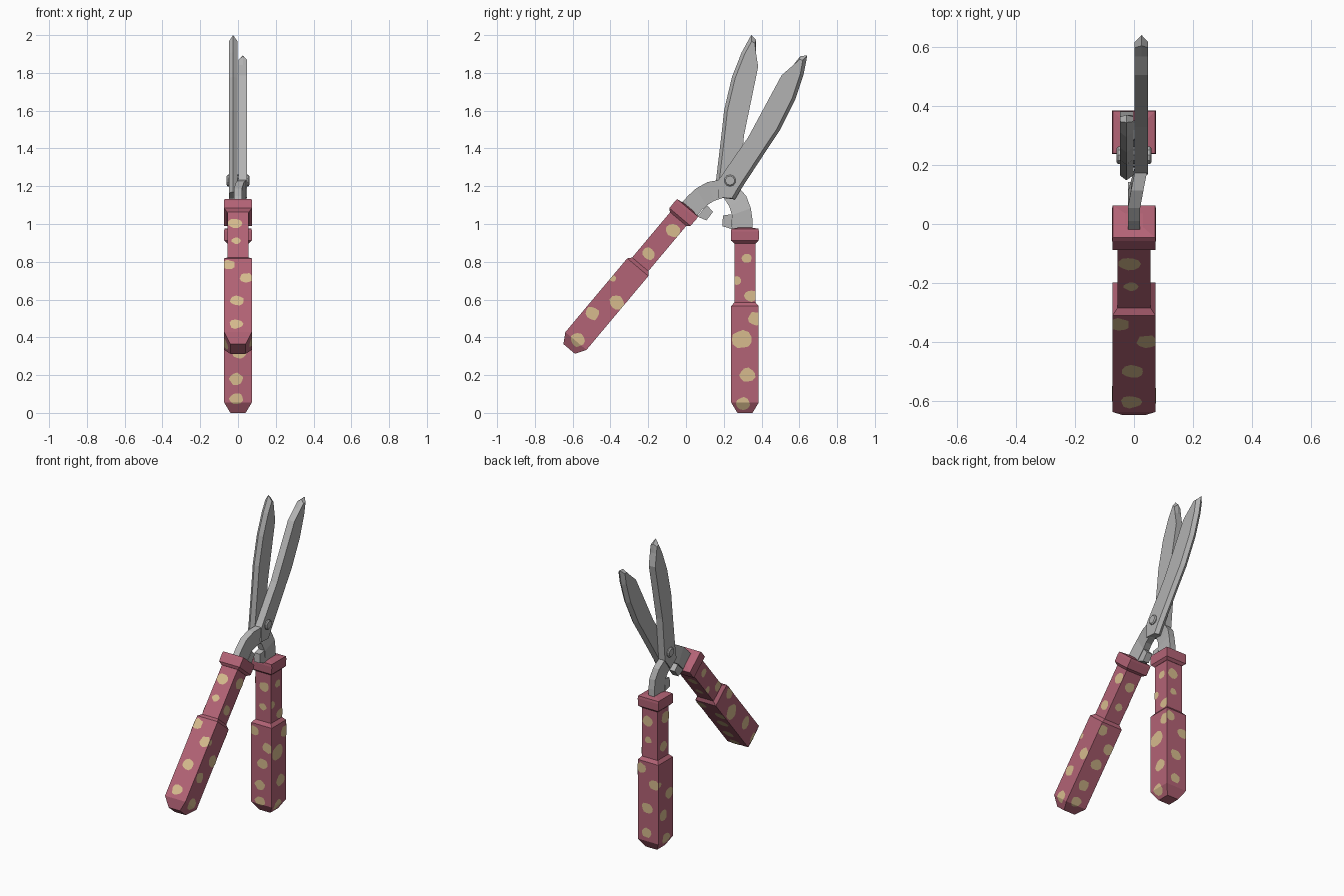
import bpy, bmesh, math, random
from mathutils import Matrix, Vector

if "Cube" in bpy.data.objects:
    bpy.data.objects.remove(bpy.data.objects["Cube"])

random.seed(4)

def material(name, rgb):
    m = bpy.data.materials.new(name)
    m.diffuse_color = (*rgb, 1)
    m.use_nodes = True
    m.node_tree.nodes["Principled BSDF"].inputs["Base Color"].default_value = m.diffuse_color
    return m

STEEL = material("steel grey", (0.45, 0.45, 0.45))
PINK = material("dusty pink", (0.45, 0.125, 0.18))
CREAM = material("cream spots", (0.68, 0.50, 0.27))

def finish(name, bm, mat, mtx, fix=True):
    if fix:
        bmesh.ops.recalc_face_normals(bm, faces=bm.faces)
    me = bpy.data.meshes.new(name)
    bm.to_mesh(me)
    bm.free()
    me.materials.append(mat)
    ob = bpy.data.objects.new(name, me)
    ob.matrix_world = mtx
    bpy.context.collection.objects.link(ob)

def loft(name, rings, mat, mtx):
    """Skin a list of equal-length point rings and cap both ends."""
    bm = bmesh.new()
    vs = [[bm.verts.new(p) for p in r] for r in rings]
    n = len(rings[0])
    for a, b in zip(vs, vs[1:]):
        for i in range(n):
            j = (i + 1) % n
            bm.faces.new((a[i], a[j], b[j], b[i]))
    bm.faces.new(vs[0])
    bm.faces.new(vs[-1])
    finish(name, bm, mat, mtx)

def square(z, h):
    return [(-h, -h, z), (h, -h, z), (h, h, z), (-h, h, z)]

def arm_ring(c, o, i, t=0.021):
    return [(c - t, *o), (c + t, *o), (c + t, *i), (c - t, *i)]

# Blade outline: u, v, then inset of the bevelled back edge
BLADE = [(-.058, -.017, 0, 0), (.012, .249, 0, 0), (.066, .617, 0, 0),
         (.106, .69, 0, 0), (.125, .747, 0, -.02), (.158, .762, -.014, -.03),
         (.174, .66, -.018, 0), (.178, .52, -.018, 0), (.157, .34, -.018, 0),
         (.132, .239, -.018, 0), (.071, -.02, -.018, 0), (.059, -.085, -.018, 0),
         (-.03, -.105, 0, 0)]
# Arm stations: x centre, outer point, inner point
ARM = [(.024, (.0, .0), (.03, -.07)), (.023, (-.056, -.018), (-.008, -.103)),
       (.011, (-.109, -.048), (-.043, -.13)), (0, (-.154, -.1), (-.072, -.168)),
       (0, (-.182, -.153), (-.09, -.205)), (0, (-.208, -.22), (-.106, -.25))]
TAB = [(0, (-.068, -.165), (-.1, -.238)), (0, (-.028, -.187), (-.045, -.241))]
# Handle sections: height, half width
GRIP = [(0, .04), (.055, .073), (.565, .073), (.585, .056), (.91, .056)]
COLLAR = [(.898, .058), (.912, .073), (.96, .074), (.975, .072), (.982, .03)]

# Spots per handle side: outward direction, sideways axis, (sideways, height, radius)
SPOTS = [
    ((1, 0, 0), (0, 1, 0), [(.02, .836, .04), (0, .657, .035), (-.067, .434, .02),
                            (.036, .35, .04), (-.028, .224, .038), (.004, .067, .04)]),
    ((-1, 0, 0), (0, 1, 0), [(-.01, .82, .028), (.045, .70, .025), (-.03, .62, .034),
                             (-.055, .5, .04), (.018, .39, .052), (-.012, .2, .042), (.01, .05, .036)]),
    ((0, -1, 0), (1, 0, 0), [(-.015, .82, .037), (-.01, .70, .024), (-.05, .52, .035),
                             (.045, .43, .036), (-.005, .27, .038), (-.01, .11, .036)]),
    ((0, 1, 0), (1, 0, 0), [(.01, .075, .035), (.01, .18, .036), (-.01, .32, .038),
                            (-.045, .43, .036), (.05, .52, .034), (.0, .68, .026), (-.01, .81, .034)]),
]

def clip(poly, f):
    """Keep the part of a polygon where the linear function f is >= 0."""
    out = []
    for a, b in zip(poly, poly[1:] + poly[:1]):
        fa, fb = f(a), f(b)
        if fa >= 0:
            out.append(a)
        if fa * fb < 0:
            t = fa / (fa - fb)
            out.append((a[0] + (b[0] - a[0]) * t, a[1] + (b[1] - a[1]) * t))
    return out

def spots(name, mtx):
    bm = bmesh.new()
    for out, side, items in SPOTS:
        out, side = Vector(out), Vector(side)
        flip = side.cross(Vector((0, 0, 1))).dot(out) < 0
        for s, z, r in items:
            blob = []
            for k in range(11):
                a, q = k * math.tau / 11, r * random.uniform(.88, 1.1)
                blob.append((s + q * math.cos(a), z + q * .9 * math.sin(a)))
            # wrap the blob over each handle section it touches
            for (za, ha), (zb, hb) in zip(GRIP, GRIP[1:]):
                def half(h):
                    return ha + (hb - ha) * (h - za) / (zb - za)
                p = blob
                for f in (lambda c: c[1] - za, lambda c: zb - c[1],
                          lambda c: half(c[1]) - c[0], lambda c: half(c[1]) + c[0]):
                    p = clip(p, f) if p else p
                if len(p) < 3:
                    continue
                pts = [out * (half(h) + .002) + side * l + Vector((0, 0, h)) for l, h in p]
                bm.faces.new([bm.verts.new(c) for c in (pts[::-1] if flip else pts)])
    finish(name, bm, CREAM, mtx, fix=False)

# Both halves are the same part, turned half way round the axis through the pivot
TILT = Matrix.Rotation(math.radians(-20), 4, 'X')
PIVOT = Matrix.Translation((0, .233, 1.23)) @ TILT
for tag, frame in (("right", PIVOT), ("left", PIVOT @ Matrix.Rotation(math.pi, 4, 'Z'))):
    loft(f"{tag}_blade", [[(x, u + du * k, v + dv * k) for u, v, du, dv in BLADE]
                          for x, k in ((.002, 1), (.026, 0), (.048, 1))], STEEL, frame)
    loft(f"{tag}_arm", [arm_ring(*a) for a in ARM], STEEL, frame)
    loft(f"{tag}_stop_tab", [arm_ring(*a, t=.0205) for a in TAB], STEEL, frame)
    hm = frame @ Matrix.Translation((0, -.495, -1.129)) @ TILT
    loft(f"{tag}_handle", [square(*g) for g in GRIP], PINK, hm)
    loft(f"{tag}_collar", [square(*g) for g in COLLAR], PINK, hm)
    spots(f"{tag}_handle_spots", hm)

# Pivot bolt
bolt = [[(x, r * math.cos(k * math.tau / 10), r * math.sin(k * math.tau / 10)) for k in range(10)]
        for x, r in ((-.06, .024), (-.054, .031), (.054, .031), (.06, .024))]
loft("pivot_bolt", bolt, STEEL, PIVOT)
